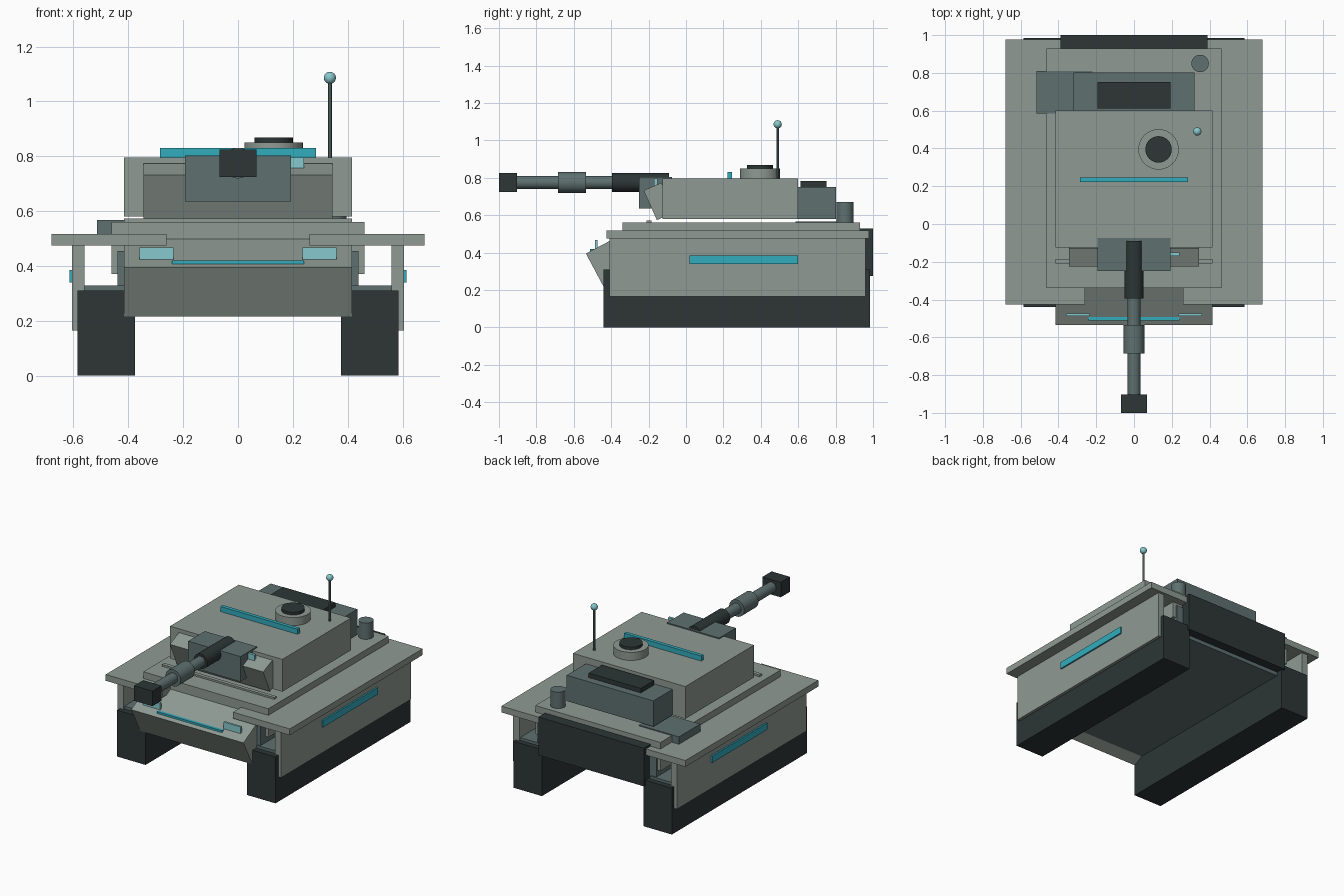
import bpy, bmesh, math
from mathutils import Matrix, Vector

if "Cube" in bpy.data.objects:
    bpy.data.objects.remove(bpy.data.objects["Cube"])


def material(name, r, g, b):
    m = bpy.data.materials.new(name)
    m.diffuse_color = (r, g, b, 1)
    m.use_nodes = True
    m.node_tree.nodes["Principled BSDF"].inputs["Base Color"].default_value = m.diffuse_color
    return m


GREY = material("armour grey", .275, .323, .296)
SLATE = material("slate", .114, .162, .162)
DARK = material("charcoal", .026, .037, .036)
TEAL = material("teal", .032, .413, .503)
GLASS = material("pale cyan", .242, .578, .610)


def finish(name, bm, mat, smooth=False):
    mesh = bpy.data.meshes.new(name)
    bm.to_mesh(mesh)
    bm.free()
    ob = bpy.data.objects.new(name, mesh)
    bpy.context.collection.objects.link(ob)
    mesh.materials.append(mat)
    if smooth:
        bpy.ops.object.select_all(action='DESELECT')
        ob.select_set(True)
        bpy.context.view_layer.objects.active = ob
        bpy.ops.object.shade_smooth_by_angle()
    return ob


def box(name, x, y, z, mat):
    """Box from (min, max) ranges."""
    lo, hi = Vector((x[0], y[0], z[0])), Vector((x[1], y[1], z[1]))
    bm = bmesh.new()
    bmesh.ops.create_cube(bm, size=1, matrix=Matrix.Translation((lo + hi) / 2)
                          @ Matrix.Diagonal((*(hi - lo), 1)))
    return finish(name, bm, mat)


def pair(name, x, y, z, mat):
    """Mirrored boxes on the right and left."""
    box("right_" + name, x, y, z, mat)
    box("left_" + name, (-x[1], -x[0]), y, z, mat)


def tube(name, a, b, r, mat, sides=24):
    """Cylinder between two points."""
    a, b = Vector(a), Vector(b)
    bm = bmesh.new()
    rot = (b - a).to_track_quat('Z', 'Y').to_matrix().to_4x4()
    bmesh.ops.create_cone(bm, cap_ends=True, segments=sides, radius1=r, radius2=r,
                          depth=(b - a).length, matrix=Matrix.Translation((a + b) / 2) @ rot)
    return finish(name, bm, mat, True)


def tilted(name, half, y, z, thick, height, deg, mat):
    """Box leaning forward, placed by its front top edge."""
    c, s = math.cos(math.radians(deg)), math.sin(math.radians(deg))
    back, down = Vector((0, c, s)), Vector((0, s, -c))
    centre = Vector((0, y, z)) + back * thick / 2 + down * height / 2
    bm = bmesh.new()
    bmesh.ops.create_cube(bm, size=1, matrix=Matrix.Translation(centre)
                          @ Matrix.Rotation(math.radians(deg), 4, 'X')
                          @ Matrix.Diagonal((2 * half, thick, height, 1)))
    return finish(name, bm, mat)


# Running gear and side armour
pair("track", (.375, .585), (-.44, .985), (0, .31), DARK)
pair("track_cover", (.40, .583), (-.40, .95), (.305, .328), SLATE)
pair("skirt", (.56, .605), (-.41, .96), (.165, .476), GREY)
pair("fender", (.26, .68), (-.425, .978), (.475, .517), GREY)
pair("skirt_stripe", (.603, .615), (.02, .60), (.34, .385), TEAL)

# Hull
box("lower_hull", (-.44, .44), (-.39, .94), (.25, .455), SLATE)
box("upper_hull", (-.462, .462), (-.34, .93), (.37, .561), GREY)
tilted("glacis", .415, -.535, .395, .226, .204, 28, GREY)
box("rear_plate", (-.39, .39), (.93, 1.0), (.275, .53), DARK)
box("deck_strip", (-.415, .415), (-.21, -.185), (.558, .573), GREY)
box("stowage_box", (-.515, -.22), (.585, .81), (.516, .567), SLATE)
tube("rear_canister", (.35, .85, .55), (.35, .85, .67), .046, SLATE)

# Hull lights
pair("headlight", (.235, .36), (-.487, -.473), (.423, .468), GLASS)
box("light_bar", (-.24, .24), (-.512, -.492), (.40, .42), TEAL)

# Turret
box("turret", (-.415, .415), (-.125, .60), (.58, .796), GREY)
tilted("turret_front", .345, -.226, .732, .104, .173, 24, GREY)
box("bustle", (-.32, .32), (.595, .802), (.58, .752), SLATE)
box("bustle_vent", (-.193, .193), (.612, .752), (.745, .782), DARK)
box("turret_bar", (-.285, .285), (.222, .246), (.79, .83), TEAL)
tube("cupola", (.13, .395, .79), (.13, .395, .85), .107, GREY, 32)
tube("hatch", (.13, .395, .84), (.13, .395, .868), .07, DARK, 32)
box("sight", (.18, .24), (-.17, -.152), (.755, .795), GLASS)

# Gun
box("mantlet", (-.193, .193), (-.25, -.075), (.635, .803), SLATE)
tube("gun_sleeve", (0, -.395, .775), (0, -.09, .775), .05, DARK)
tube("barrel", (0, -.93, .775), (0, -.30, .775), .034, SLATE)
tube("bore_evacuator", (0, -.685, .775), (0, -.535, .775), .056, SLATE)
box("muzzle_brake", (-.068, .068), (-1.0, -.903), (.725, .825), DARK)

# Antenna
tube("antenna_mast", (.335, .49, .79), (.335, .49, 1.08), .007, SLATE, 12)
ball = bmesh.new()
bmesh.ops.create_uvsphere(ball, u_segments=20, v_segments=12, radius=.022,
                          matrix=Matrix.Translation((.335, .49, 1.086)))
finish("antenna_ball", ball, GLASS, True)
